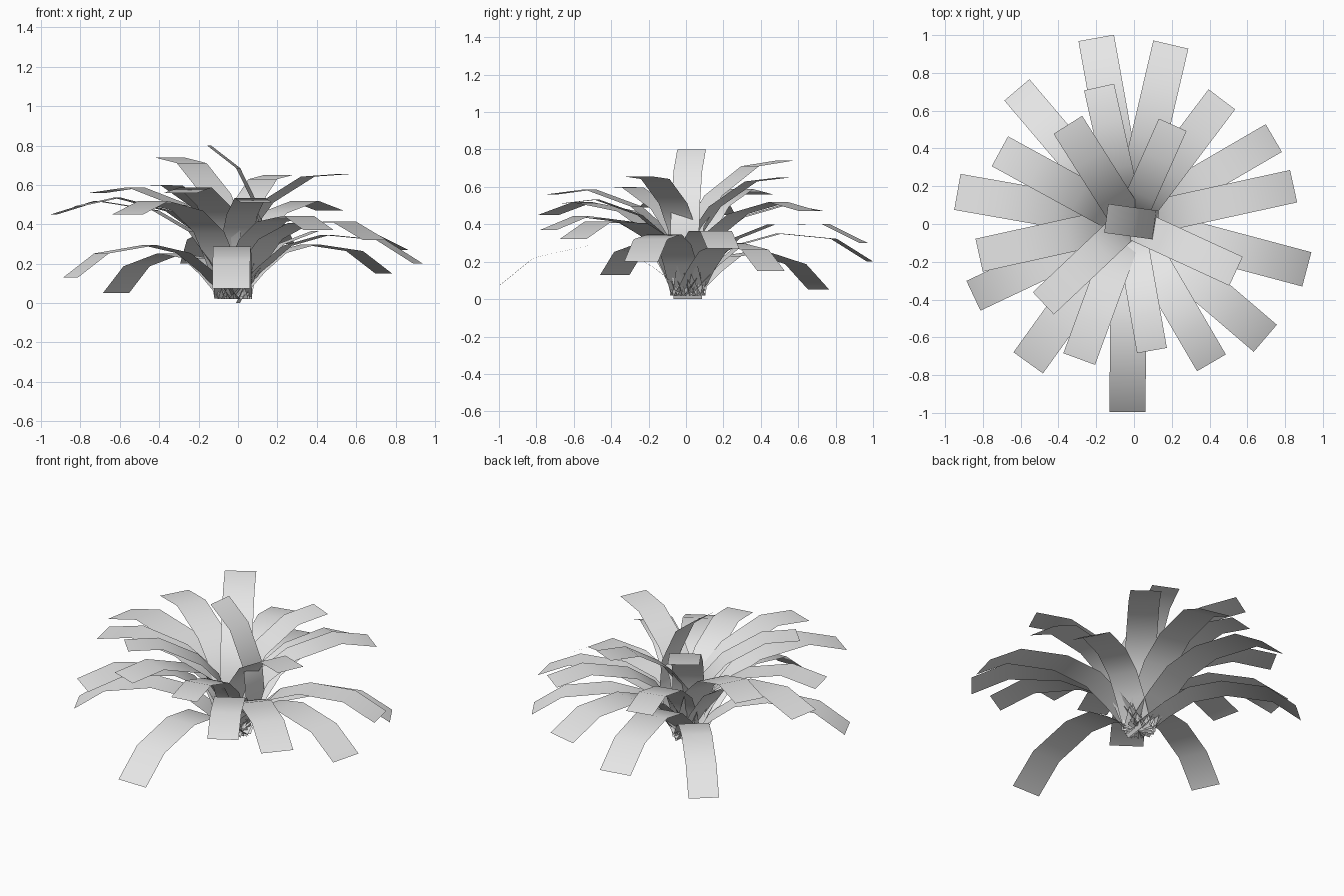
import bpy, math
from mathutils import Vector

cube = bpy.data.objects.get("Cube")
if cube:
    bpy.data.objects.remove(cube, do_unlink=True)

# One leaf colour
grey = bpy.data.materials.new("leaf_grey")
grey.use_nodes = True
colour = (0.8, 0.8, 0.8, 1)
grey.diffuse_color = colour
grey.node_tree.nodes["Principled BSDF"].inputs["Base Color"].default_value = colour

# Arched side profile of a leaf: (outward, up), with the tip about 1 unit away
PROFILE = [Vector(p) for p in
           [(0, 0), (0.17, 0.14), (0.32, 0.235), (0.53, 0.265), (0.82, 0.2), (1, 0.055)]]
TIP = PROFILE[-1]
WIDTH = 0.19


def leaf(name, tip, base=(-0.025, 0.01, 0.02)):
    """Strap leaf: the profile pitched, scaled and turned to reach its tip."""
    base = Vector(base)
    reach = Vector(tip) - base
    flat = math.hypot(reach.x, reach.y)
    out = Vector((reach.x, reach.y, 0)) / flat
    side = Vector((-out.y, out.x, 0))
    pitch = math.atan2(reach.z, flat) - math.atan2(TIP.y, TIP.x)
    size = reach.length / TIP.length
    c, s = math.cos(pitch) * size, math.sin(pitch) * size
    verts = []
    for p in PROFILE:
        centre = base + out * (p.x * c - p.y * s)
        centre.z += p.x * s + p.y * c
        for k in (0.5, -0.5):
            verts.append(centre + side * (k * WIDTH * size))
    faces = [(i, i + 1, i + 3, i + 2) for i in range(0, len(verts) - 2, 2)]
    mesh = bpy.data.meshes.new(name)
    mesh.from_pydata(verts, [], faces)
    mesh.materials.append(grey)
    mesh.shade_smooth()
    obj = bpy.data.objects.new(name, mesh)
    bpy.context.collection.objects.link(obj)


# Leaf tips, low drooping ones first
low = [(-0.2, 0.985, 0.2), (0.195, 0.95, 0.3), (0.74, 0.455, 0.15),
       (0.845, 0.2, 0.27), (0.915, -0.24, 0.2), (0.695, -0.605, 0.32),
       (-0.035, -0.995, 0.075), (-0.85, -0.38, 0.13), (-0.62, 0.71, 0.05)]
middle = [(0.465, 0.66, 0.47), (0.41, -0.735, 0.37), (0.095, -0.67, 0.51),
          (-0.29, -0.715, 0.56), (-0.56, -0.735, 0.45), (-0.82, -0.165, 0.49),
          (-0.935, 0.17, 0.45), (-0.71, 0.385, 0.56), (-0.185, 0.725, 0.47)]
upper = [(0.54, -0.25, 0.655), (-0.48, -0.42, 0.6),
         (-0.35, 0.525, 0.74), (0.205, 0.525, 0.65)]

for tier, tips in (("low", low), ("middle", middle), ("upper", upper)):
    for n, tip in enumerate(tips, 1):
        leaf(f"{tier}_leaf_{n}", tip)

# Upright heart leaf
leaf("heart_leaf", (-0.147, 0.03, 0.8), (0, 0.01, 0))
